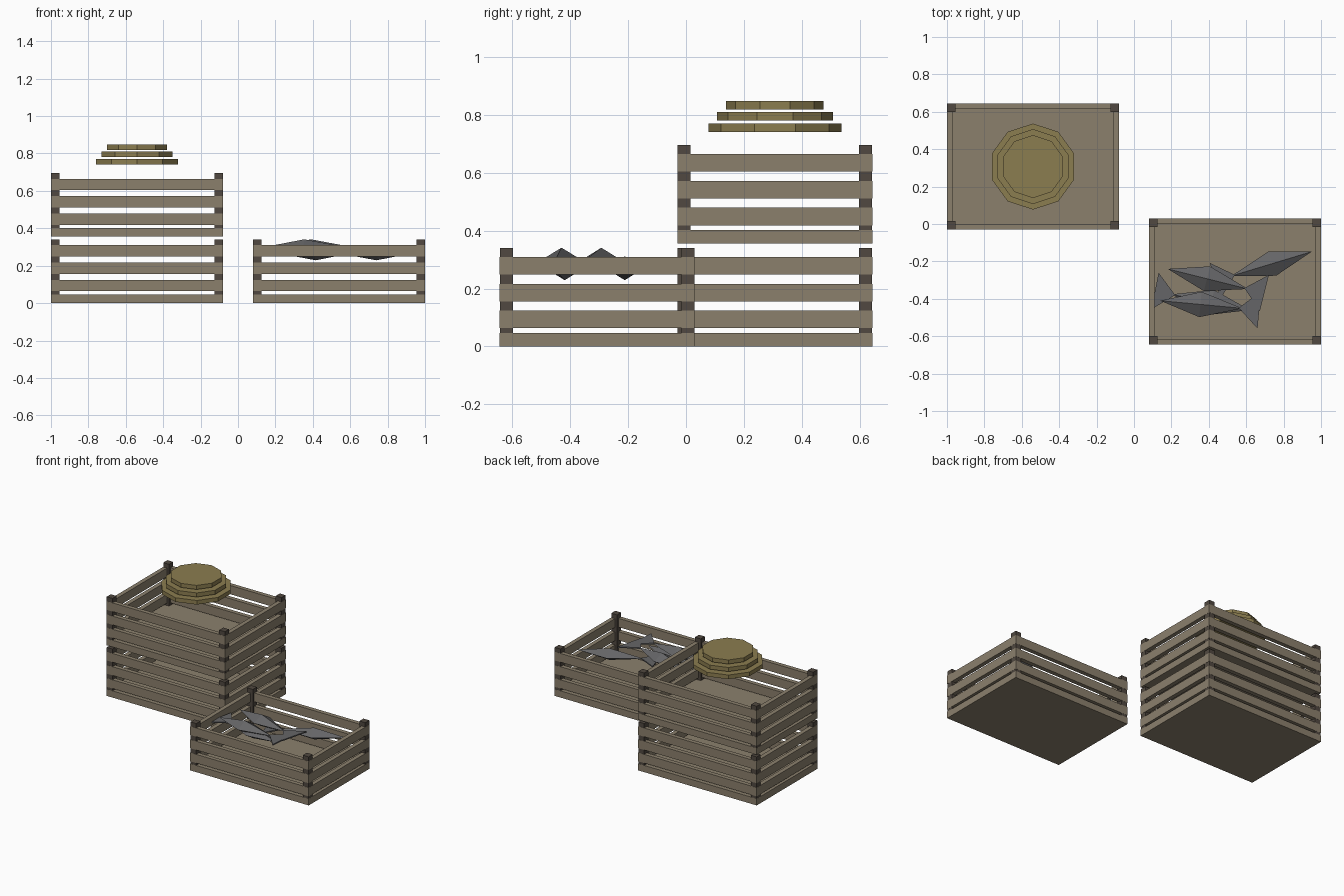
import bpy, bmesh
from mathutils import Vector

if "Cube" in bpy.data.objects:
    bpy.data.objects.remove(bpy.data.objects["Cube"])


def material(name, color):
    m = bpy.data.materials.new(name)
    m.diffuse_color = (*color, 1)
    m.use_nodes = True
    m.node_tree.nodes["Principled BSDF"].inputs["Base Color"].default_value = m.diffuse_color
    return m


WOOD = material("weathered wood", (0.26, 0.216, 0.152))
POST = material("dark wood", (0.082, 0.066, 0.052))
STRAW = material("straw rope", (0.26, 0.205, 0.08))
FISH = material("grey fish", (0.13, 0.13, 0.135))


def finish(name, bm, mat):
    bmesh.ops.recalc_face_normals(bm, faces=bm.faces[:])
    mesh = bpy.data.meshes.new(name)
    bm.to_mesh(mesh)
    bm.free()
    mesh.materials.append(mat)
    ob = bpy.data.objects.new(name, mesh)
    bpy.context.collection.objects.link(ob)
    return ob


def add_box(bm, center, size):
    verts = bmesh.ops.create_cube(bm, size=1)["verts"]
    for v in verts:
        v.co = Vector(center) + Vector(a * b for a, b in zip(v.co, size))


# Slatted crate: floor, three rows of slats on each side, four corner posts
W, D, H = 0.92, 0.674, 0.34
SLAT, ROW, LEG = 0.03, 0.061, 0.045


def crate(label, cx, cy, z):
    bm = bmesh.new()
    add_box(bm, (cx, cy, z + 0.0235), (W, D, 0.047))
    finish(label + "_floor", bm, WOOD)

    bm = bmesh.new()
    for row in (0.094, 0.186, 0.279):
        for s in (-1, 1):
            add_box(bm, (cx, cy + s * (D - SLAT) / 2, z + row), (W, SLAT, ROW))
            add_box(bm, (cx + s * (W - SLAT) / 2, cy, z + row),
                    (SLAT, D - 2 * SLAT, ROW))
    finish(label + "_slats", bm, WOOD)

    bm = bmesh.new()
    inset = 0.001
    for sx in (-1, 1):
        for sy in (-1, 1):
            add_box(bm, (cx + sx * (W / 2 - LEG / 2 - inset),
                         cy + sy * (D / 2 - LEG / 2 - inset),
                         z + H / 2 + inset / 2), (LEG, LEG, H - inset))
    finish(label + "_posts", bm, POST)


crate("lower_crate", -0.54, 0.307, 0)
crate("upper_crate", -0.54, 0.307, 0.355)
crate("fish_crate", 0.54, -0.307, 0)

# Stepped stack of ten-sided rope coils
for i, (r, z) in enumerate(((0.23, 0.756), (0.2, 0.795), (0.168, 0.833))):
    bm = bmesh.new()
    bmesh.ops.create_cone(bm, cap_ends=True, segments=10, radius1=r,
                          radius2=r, depth=0.029)
    bmesh.ops.translate(bm, verts=bm.verts[:], vec=(-0.54, 0.307, z))
    finish(f"rope_coil_{i + 1}", bm, STRAW)


# Faceted fish: diamond body and a flat triangular tail
def fish(label, nose, joint, z):
    nose, joint = Vector((*nose, z)), Vector((*joint, z))
    mid = (nose + joint) / 2
    back = (joint - nose).normalized()
    side = Vector((-back.y, back.x, 0))
    up = Vector((0, 0, 1))
    bm = bmesh.new()
    ends = [bm.verts.new(p) for p in (nose, joint + back * 0.01)]
    ring = [bm.verts.new(mid + o) for o in
            (side * 0.068, up * 0.041, side * -0.068, up * -0.041)]
    for end in ends:
        for i in range(4):
            bm.faces.new((end, ring[i], ring[(i + 1) % 4]))
    tips = (joint - back * 0.01, joint + back * 0.1 + side * 0.1,
            joint + back * 0.1 - side * 0.1)
    top = [bm.verts.new(p + up * 0.004) for p in tips]
    low = [bm.verts.new(p - up * 0.004) for p in tips]
    bm.faces.new(top)
    bm.faces.new(low[::-1])
    for i in range(3):
        j = (i + 1) % 3
        bm.faces.new((top[i], low[i], low[j], top[j]))
    finish(label, bm, FISH)


fish("front_fish", (0.14, -0.41), (0.57, -0.45), 0.3)
fish("middle_fish", (0.18, -0.24), (0.6, -0.345), 0.3)
fish("right_fish", (0.95, -0.148), (0.53, -0.275), 0.27)
fish("under_fish", (0.62, -0.46), (0.21, -0.378), 0.27)
